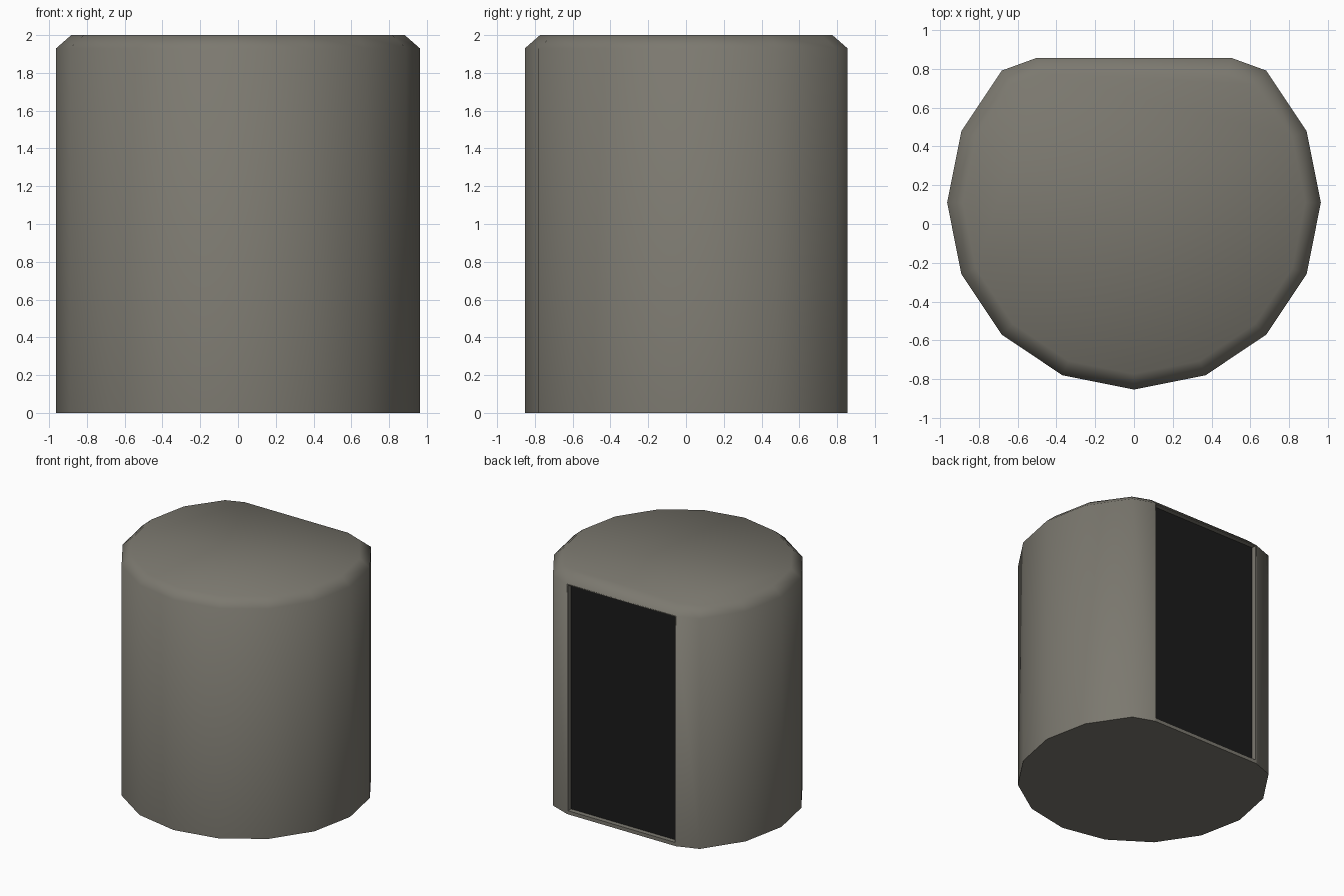
import bpy, bmesh, math

if "Cube" in bpy.data.objects:
    bpy.data.objects.remove(bpy.data.objects["Cube"])

def material(name, rgb):
    m = bpy.data.materials.new(name)
    m.diffuse_color = (*rgb, 1)
    m.use_nodes = True
    m.node_tree.nodes["Principled BSDF"].inputs["Base Color"].default_value = m.diffuse_color
    return m

R, CY, BACK = 0.963, 0.11, 0.855    # radius, centre offset, flat back
BEVEL, TOP, SHOULDER = 0.08, 2.0, 1.93

# Sixteen-sided outline with its back cut flat
def outline(r, back, half):
    pts = [(half, back)]
    for i in range(2, -11, -1):
        a = math.radians(22.5 * i)
        y = min(CY + r * math.sin(a), back - 0.055)
        pts.append((r * math.cos(a), y))
    return pts + [(-half, back)]

bm = bmesh.new()
outer, inner = outline(R, BACK, 0.505), outline(R - BEVEL, BACK - BEVEL, 0.48)
rings = [[bm.verts.new((x, y, z)) for x, y in pts]
         for pts, z in ((outer, 0), (outer, SHOULDER), (inner, TOP))]
n = len(outer)
back_face = None
for k in range(2):
    for i in range(n):
        j = (i + 1) % n
        f = bm.faces.new((rings[k][i], rings[k][j], rings[k + 1][j], rings[k + 1][i]))
        if k == 0 and i == n - 1:
            back_face = f
bottom = bm.faces.new(rings[0])
bm.faces.new(rings[2])
bmesh.ops.recalc_face_normals(bm, faces=bm.faces)
for f in bm.faces:
    f.smooth = f not in (bottom, back_face)
for e in list(bottom.edges) + list(back_face.edges):
    e.smooth = False

# Recessed dark panel in the flat back
bmesh.ops.inset_region(bm, faces=[back_face], thickness=0.012)
for v in back_face.verts:
    v.co.z = max(v.co.z, 0.03)
frame = bmesh.ops.inset_region(bm, faces=[back_face], thickness=0.0, depth=-0.04)
for f in frame["faces"]:
    f.smooth = False
for e in back_face.edges:
    e.smooth = False
back_face.material_index = 1

me = bpy.data.meshes.new("drum_body")
bm.to_mesh(me)
bm.free()
me.materials.append(material("warm grey", (0.2, 0.19, 0.16)))
me.materials.append(material("black panel", (0.011, 0.011, 0.011)))
ob = bpy.data.objects.new("drum_body", me)
bpy.context.collection.objects.link(ob)
